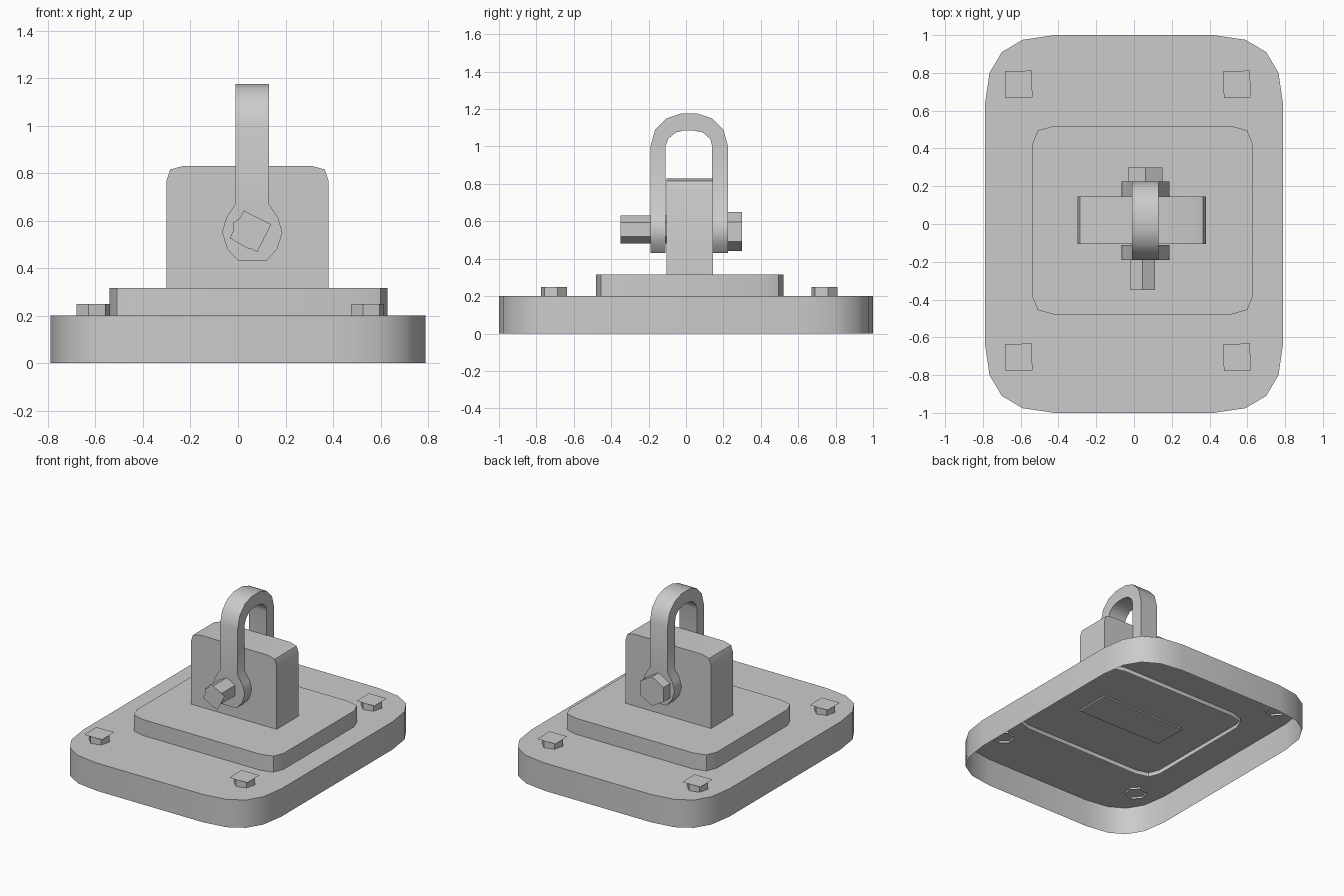
import bpy, bmesh, math

cube = bpy.data.objects.get("Cube")
if cube:
    bpy.data.objects.remove(cube, do_unlink=True)

GREY = (0.6, 0.6, 0.6, 1.0)
metal = bpy.data.materials.new("plain_grey_metal")
metal.use_nodes = True
metal.diffuse_color = GREY
metal.node_tree.nodes["Principled BSDF"].inputs["Base Color"].default_value = GREY


def finish(name, bm, angle=35):
    """Turn a bmesh into a shaded object."""
    bmesh.ops.recalc_face_normals(bm, faces=bm.faces)
    mesh = bpy.data.meshes.new(name)
    bm.to_mesh(mesh)
    bm.free()
    mesh.materials.append(metal)
    obj = bpy.data.objects.new(name, mesh)
    bpy.context.collection.objects.link(obj)
    bpy.ops.object.select_all(action='DESELECT')
    obj.select_set(True)
    bpy.context.view_layer.objects.active = obj
    bpy.ops.object.shade_smooth_by_angle(angle=math.radians(angle))
    return obj


def prism(name, outline, axis, start, end, cap_start=True):
    """Extrude an outline along z, or an x-z outline along y."""
    bm = bmesh.new()

    def ring(d):
        return [bm.verts.new((u, v, d) if axis == 'z' else (u, d, v)) for u, v in outline]
    a, b = ring(start), ring(end)
    n = len(a)
    for i in range(n):
        j = (i + 1) % n
        bm.faces.new((a[i], a[j], b[j], b[i]))
    bm.faces.new(b)
    if cap_start:
        bm.faces.new(a)
    obj = finish(name, bm)
    if not cap_start:
        # an open shell keeps its cap facing outwards
        cap = obj.data.polygons[n]
        if (cap.normal.z if axis == 'z' else cap.normal.y) * (end - start) < 0:
            obj.data.flip_normals()
    return obj


def sheet(name, outline, axis, d):
    """Flat cap."""
    bm = bmesh.new()
    face = bm.faces.new([bm.verts.new((u, v, d) if axis == 'z' else (u, d, v))
                         for u, v in outline])
    face.normal_update()
    if face.normal.z < -0.5 or face.normal.y > 0.5:
        face.normal_flip()
    mesh_bm = bm
    mesh = bpy.data.meshes.new(name)
    mesh_bm.to_mesh(mesh)
    mesh_bm.free()
    mesh.materials.append(metal)
    bpy.context.collection.objects.link(bpy.data.objects.new(name, mesh))


def rounded(x0, x1, y0, y1, corner):
    """Rectangle whose corners follow a list of insets."""
    back = corner[::-1]
    return ([(x1 - a, y1 - b) for a, b in corner] + [(x0 + a, y1 - b) for a, b in back]
            + [(x0 + a, y0 + b) for a, b in corner] + [(x1 - a, y0 + b) for a, b in back])


def polygon(cx, cy, radius, sides, turn):
    angles = [math.radians(turn) + 2 * math.pi * i / sides for i in range(sides)]
    return [(cx + radius * math.cos(t), cy + radius * math.sin(t)) for t in angles]


# Hollow base and raised plate
wide = [(0, .37), (.025, .2), (.09, .09), (.2, .025), (.37, 0)]
small = [(0, .1), (.03, .025), (.12, 0)]
prism("base", rounded(-.79, .79, -1, 1, wide), 'z', 0, .2, False)
prism("raised_plate", rounded(-.54, .63, -.48, .52, small), 'z', .17, .315, False)

# Upright lug block with rounded top corners
top = [(.38, .77), (.365, .815), (.31, .83), (-.23, .83), (-.285, .815), (-.3, .77)]
prism("lug_block", [(-.3, .19), (.38, .19)] + top, 'y', -.105, .145)

# Four bolts with thin square caps
for side, x in (("left", .545), ("right", -.61)):
    for end, y in (("back", .74), ("front", -.705)):
        prism(f"bolt_{end}_{side}", polygon(x, y, .0725, 6, 15), 'z', .185, .249, False)
        sheet(f"bolt_cap_{end}_{side}", polygon(x, y, .1, 4, 46), 'z', .25)

# Shackle: rectangular sections swept up one arm, over the arch and down the other
eye = [(.43, .06), (.48, .105), (.55, .127), (.61, .11), (.67, .07)]
arch = [(-.19, 1.0, -.11, 1.0), (-.165, 1.09, -.095, 1.04), (-.105, 1.15, -.055, 1.075),
        (-.03, 1.175, -.01, 1.085), (.065, 1.175, .04, 1.085), (.14, 1.15, .09, 1.075),
        (.2, 1.09, .13, 1.04), (.225, 1.0, .14, 1.0)]
sections = [(-.19, z, -.11, z, h) for z, h in eye]
sections += [(*p, .07) for p in arch]
sections += [(.225, z, .14, z, h) for z, h in reversed(eye)]
bm = bmesh.new()
rings = []
for oy, oz, iy, iz, h in sections:
    corners = ((.06 - h, oy, oz), (.06 + h, oy, oz), (.06 + h, iy, iz), (.06 - h, iy, iz))
    rings.append([bm.verts.new(c) for c in corners])
for a, b in zip(rings, rings[1:]):
    for i in range(4):
        j = (i + 1) % 4
        bm.faces.new((a[i], a[j], b[j], b[i]))
bm.faces.new(rings[0])
bm.faces.new(rings[-1])
finish("shackle", bm)

# Cross pin with a tilted square cap in front and a hexagonal head behind
prism("cross_pin", polygon(.045, .555, .075, 6, 90), 'y', -.349, .23)
sheet("cross_pin_cap", polygon(.0525, .555, .092, 4, 18), 'y', -.35)
prism("pin_head", polygon(.06, .545, .105, 6, 90), 'y', .22, .3)
